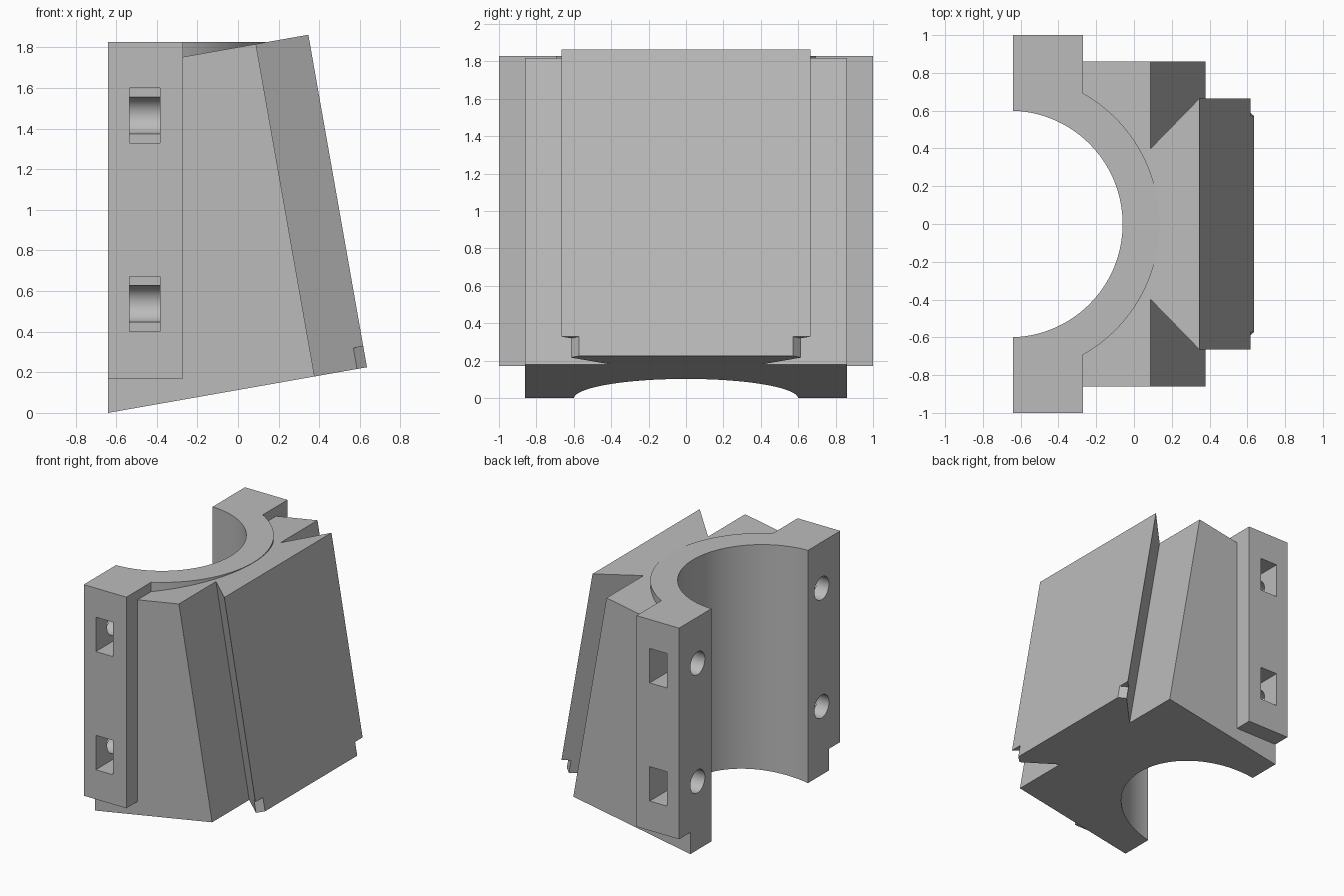
import bpy, bmesh
from math import radians, sin, cos, pi
from mathutils import Matrix

old = bpy.data.objects.get("Cube")
if old:
    bpy.data.objects.remove(old, do_unlink=True)

steel = bpy.data.materials.new("plain_grey")
steel.use_nodes = True
GREY = (0.5, 0.5, 0.5, 1)
steel.diffuse_color = GREY
steel.node_tree.nodes["Principled BSDF"].inputs["Base Color"].default_value = GREY

BACK, TOP, BASE = -0.64, 1.828, 0.17      # split plane and flange heights
AXIS, BORE, RING = -0.66, 0.6, 0.795      # bore centre and radii
BODY, RAIL, LENGTH = 1.033, 1.295, 1.663  # wedge depths along its tilted base
TILT = Matrix.Translation((BACK, 0, 0)) @ Matrix.Rotation(radians(-10), 4, "Y")


def prism(name, outline, low, high, matrix=Matrix()):
    """Extrude an outline in local x, y from low to high."""
    bm = bmesh.new()
    face = bm.faces.new([bm.verts.new((x, y, low)) for x, y in outline])
    top = bmesh.ops.extrude_face_region(bm, geom=[face])["geom"]
    verts = [v for v in top if isinstance(v, bmesh.types.BMVert)]
    bmesh.ops.translate(bm, verts=verts, vec=(0, 0, high - low))
    bmesh.ops.recalc_face_normals(bm, faces=bm.faces)
    bm.transform(matrix)
    mesh = bpy.data.meshes.new(name)
    bm.to_mesh(mesh)
    bm.free()
    mesh.materials.append(steel)
    obj = bpy.data.objects.new(name, mesh)
    bpy.context.collection.objects.link(obj)
    return obj


def rect(x0, x1, y0, y1):
    return [(x0, y0), (x1, y0), (x1, y1), (x0, y1)]


def circle(radius, x=0, y=0, steps=128):
    return [(x + radius * cos(2 * pi * i / steps), y + radius * sin(2 * pi * i / steps))
            for i in range(steps)]


def combine(target, tool, operation):
    mod = target.modifiers.new(tool.name, "BOOLEAN")
    mod.operation, mod.solver, mod.object = operation, "EXACT", tool
    tool.hide_render = True
    bpy.context.view_layer.objects.active = target
    bpy.ops.object.modifier_apply(modifier=mod.name)
    bpy.data.objects.remove(tool, do_unlink=True)


# Tilted wedge with a dovetail rail on its outer face
half = [(-0.1, 0.86), (BODY, 0.86), (BODY, 0.4), (RAIL, 0.665)]
outline = half + [(x, -y) for x, y in reversed(half)]
block = prism("dovetail_clamp_block", outline, 0, LENGTH, TILT)

# Chamfered lower corners of the rail
for side in (1, -1):
    corner = [(RAIL, 0.572), (RAIL - 0.05, 0.615), (RAIL + 0.02, 0.72), (RAIL + 0.02, 0.555)]
    cutter = prism("rail_corner_cutter", [(x, side * y) for x, y in corner], -0.1, 0.105, TILT)
    combine(block, cutter, "DIFFERENCE")

# Upright flange and the collar around the bore
combine(block, prism("bolt_flange", rect(BACK - 0.1, -0.27, -1, 1), BASE, TOP), "UNION")
combine(block, prism("bore_collar", circle(RING, AXIS), BASE, TOP), "UNION")

# Flat split plane and half-round bore
combine(block, prism("split_cutter", rect(-3, BACK, -2, 2), -1, 3), "DIFFERENCE")
combine(block, prism("bore_cutter", circle(BORE, AXIS), -1, 3), "DIFFERENCE")

# Bolt holes from the split plane, opening into side pockets
ALONG_X = Matrix.Rotation(radians(90), 4, "Y")
for side in (1, -1):
    for z in (0.537, 1.465):
        centre = Matrix.Translation((0, side * 0.77, z))
        pocket = prism("nut_pocket_cutter", rect(-0.535, -0.385, 0, side * 0.4),
                       -0.135, 0.135, centre)
        hole = prism("bolt_hole_cutter", circle(0.09, steps=48), -0.8, -0.385, centre @ ALONG_X)
        combine(pocket, hole, "UNION")
        combine(block, pocket, "DIFFERENCE")

# Smooth the curved walls, keep machined edges sharp
bpy.ops.object.select_all(action="DESELECT")
block.select_set(True)
bpy.context.view_layer.objects.active = block
bpy.ops.object.shade_smooth_by_angle(angle=radians(30))
